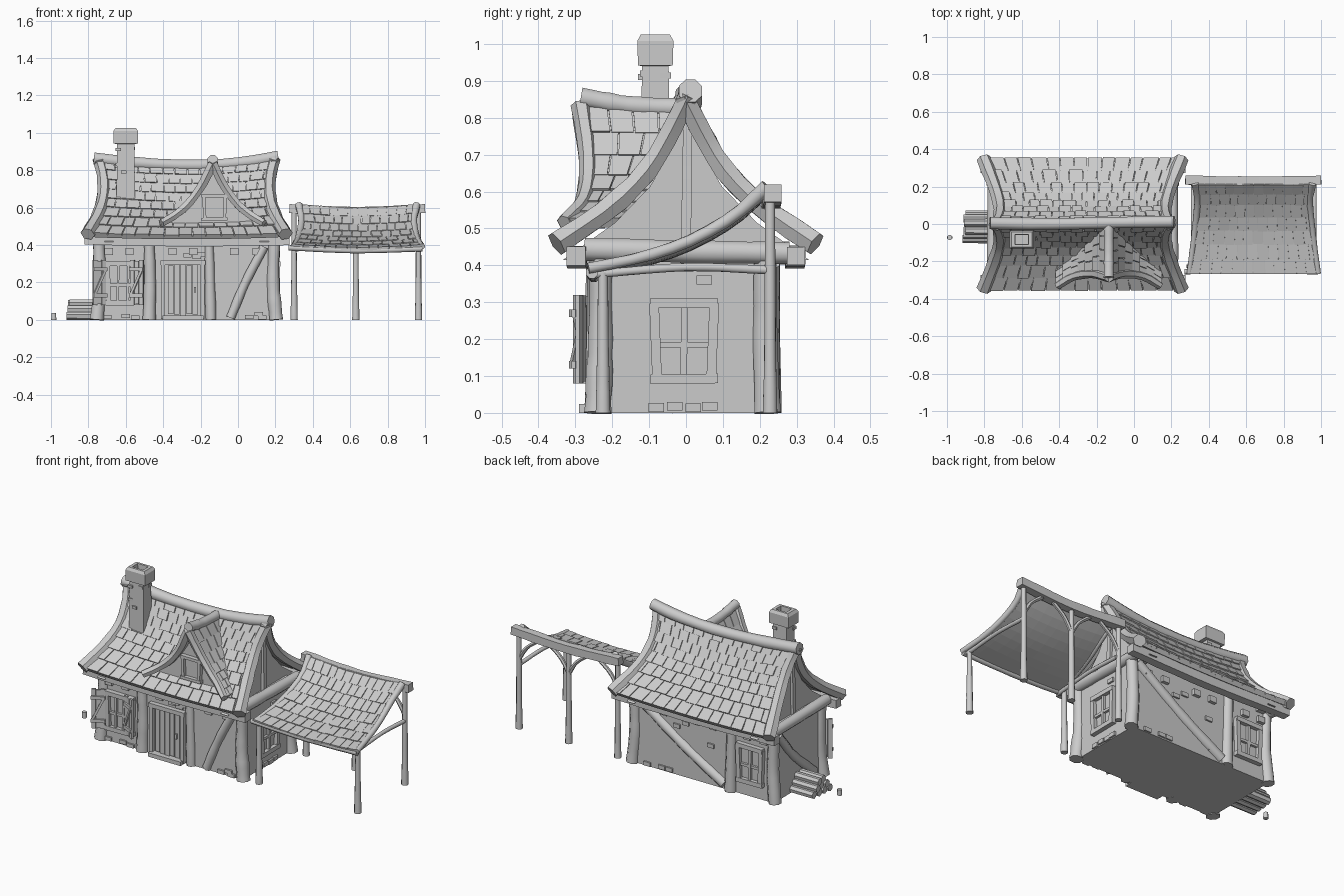
import bpy, bmesh, math, random
from mathutils import Vector, Matrix

if "Cube" in bpy.data.objects:
    bpy.data.objects.remove(bpy.data.objects["Cube"])

random.seed(4)
CX = -0.275  # centre of the house in x
MAIN = [(0, .855), (.05, .75), (.11, .648), (.205, .55), (.345, .45)]    # roof (y, z)
DORM = [(0, .83), (.06, .71), (.13, .615), (.2, .555), (.275, .51)]      # dormer (x, z)
LEAN = [(.22, .61), (.13, .53), (.01, .462), (-.12, .418), (-.265, .388)]  # lean-to (y, z)
FLARE = [(.465,), (.44,), (.44,), (.468,), (.525,)]                      # roof half length
round_parts = []


def along(pts, t):
    """Smooth interpolation through points, t in 0..1."""
    n = len(pts) - 1
    t = max(0, min(1, t)) * n
    i = min(int(t), n - 1)
    t -= i
    g = [Vector(tuple(p) + (0,) * (3 - len(p))) for p in pts]
    b, c = g[i], g[i + 1]
    a = g[i - 1] if i else b * 2 - c
    d = g[i + 2] if i + 2 <= n else c * 2 - b
    return .5 * (2 * b + (c - a) * t + (2 * a - 5 * b + 4 * c - d) * t * t + (3 * b - a - 3 * c + d) * t ** 3)


def finish(name, bm):
    bmesh.ops.recalc_face_normals(bm, faces=bm.faces)
    me = bpy.data.meshes.new(name)
    bm.to_mesh(me)
    bm.free()
    ob = bpy.data.objects.new(name, me)
    bpy.context.collection.objects.link(ob)
    return ob


def loft(bm, loops):
    vs = [[bm.verts.new(p) for p in lp] for lp in loops]
    for a, b in zip(vs, vs[1:]):
        for i in range(len(a)):
            j = (i + 1) % len(a)
            bm.faces.new((a[i], a[j], b[j], b[i]))
    bm.faces.new(vs[0])
    bm.faces.new(vs[-1])


def limb(name, pts, r0, r1=None, sides=8, steps=None, flat=1, wob=.06):
    """Rough timber swept along a path, optionally tapered."""
    r1 = r1 or r0
    steps = steps or (4 if len(pts) == 2 else 10)
    d = Vector(pts[-1]) - Vector(pts[0])
    k = min(range(3), key=lambda i: abs(d[i]))
    ref = Vector([float(i == k) for i in range(3)])
    loops = []
    for s in range(steps + 1):
        t = s / steps
        p = along(pts, t)
        tan = (along(pts, t + .02) - along(pts, t - .02)).normalized()
        a = tan.cross(ref).normalized()
        b = tan.cross(a)
        r = (r0 + (r1 - r0) * t) * (1 + random.uniform(-wob, wob))
        angs = [math.tau * (i + .5) / sides for i in range(sides)]
        loops.append([p + (a * math.cos(q) * flat + b * math.sin(q)) * r for q in angs])
    bm = bmesh.new()
    loft(bm, loops)
    ob = finish(name, bm)
    round_parts.append(ob)
    return ob


def boxes(name, items, loc=(0, 0, 0), rz=0):
    """Boxes as (x, y, z, sx, sy, sz, tilt) in a local frame facing -y."""
    bm = bmesh.new()
    for it in items:
        x, y, z, sx, sy, sz = it[:6]
        m = Matrix.Translation(loc) @ Matrix.Rotation(rz, 4, 'Z') @ Matrix.Translation((x, y, z)) \
            @ Matrix.Rotation(it[6] if len(it) > 6 else 0, 4, 'Y') @ Matrix.Diagonal((sx, sy, sz, 1))
        bmesh.ops.create_cube(bm, size=1, matrix=m)
    return finish(name, bm)


def tiled(name, f, rows, cols, lift=.012, th=.012):
    """Underlay plus overlapping tiles on the surface f(u, v), v running downhill."""
    def nrm(u, v):
        n = (f(u + .02, v) - f(u - .02, v)).cross(f(u, min(1, v + .02)) - f(u, max(0, v - .02))).normalized()
        return n if n.z > 0 else -n
    bm = bmesh.new()
    N = 10
    g = [[bm.verts.new(f(i / N * 2 - 1, j / N)) for i in range(N + 1)] for j in range(N + 1)]
    for j in range(N):
        for i in range(N):
            bm.faces.new((g[j][i], g[j][i + 1], g[j + 1][i + 1], g[j + 1][i]))
    under = finish(name + "_underlay", bm)
    md = under.modifiers.new("thickness", 'SOLIDIFY')
    md.thickness, md.offset = .018, 0
    bm = bmesh.new()
    for r in range(rows):
        cuts = [-1] + [-1 + 2 * (c + (r % 2) * .4 + random.uniform(-.1, .1)) / cols for c in range(1, cols)] + [1]
        for u0, u1 in zip(cuts, cuts[1:]):
            v0, v1 = r / rows, min(1, (r + 1.08 + random.uniform(-.03, .03)) / rows)
            e, up = .03 / cols * 2, lift + random.uniform(-.002, .003)
            top, bot = [], []
            for u, v, h in ((u0 + e, v0, .006), (u1 - e, v0, .006), (u1 - e, v1, up), (u0 + e, v1, up)):
                p, n = f(u, v), nrm(u, v)
                top.append(p + n * (h + th * .6))
                bot.append(p + n * (h - th * .5))
            loft(bm, [bot, top])
    finish(name + "_tiles", bm)


# House walls and gable ends
boxes("house_walls", [(CX, -.008, .225, .95, .47, .45)])
for s in (-1, 1):
    half = [(y - .012, z - .035) for y, z in MAIN[1:]]
    prof = [(-y, z) for y, z in reversed(half)] + [(0, .82)] + half
    bm = bmesh.new()
    loft(bm, [[(CX + s * x, y, z) for y, z in prof] for x in (.39, .44)])
    finish("gable_wall", bm)
    limb("gable_post", [(CX + s * .445, 0, .45), (CX + s * .44, .005, .83)], .018, sides=4)
    limb("gable_tie_beam", [(CX + s * .48, -.275, .443), (CX + s * .48, 0, .437), (CX + s * .48, .28, .433)], .033)

# Main roof, both slopes
for s in (-1, 1):
    def slope(u, v, s=s):
        p = along(MAIN, v)
        return Vector((CX + u * along(FLARE, v).x, s * p.x, p.y - .03 * (1 - u * u) * (1 - .6 * v)))
    tiled("main_roof", slope, 8, 14)
    limb("eave_beam", [(-.82, s * .298, .428), (CX, s * .295, .418), (.275, s * .298, .425)], .036, sides=4)
    for e in (-1, 1):
        limb("barge_timber", [(CX + e * (along(FLARE, t).x + .004), s * (along(MAIN, t).x * 1.04 - .008),
                               along(MAIN, t).y + .008) for t in (0, .25, .5, .75, 1)], .033, .039, sides=6, flat=.9)
limb("ridge_beam", [(-.77, .005, .862), (-.5, 0, .834), (-.2, .005, .825), (.05, .01, .843), (.215, .012, .873)], .034)

# Dormer
DX = -.135
FRONT = [(-.28,), (-.262,), (-.262,), (-.28,), (-.325,)]


def valley(z):
    return next((-along(MAIN, i / 60).x for i in range(61) if along(MAIN, i / 60).y - .03 <= z), -.35)


for s in (-1, 1):
    def dslope(u, v, s=s):
        p, y0 = along(DORM, v), along(FRONT, v).x
        y1 = max(y0 + .03, valley(p.y) + .04)
        return Vector((DX + s * p.x, y0 + (u + 1) / 2 * (min(y1, 0) - y0), p.y))
    tiled("dormer_roof", dslope, 7, 4)
    limb("dormer_barge", [(DX + s * along(DORM, t).x, along(FRONT, t).x - .005, along(DORM, t).y + .006)
                          for t in (0, .25, .5, .75, 1)], .028, .022, sides=6)
limb("dormer_ridge", [(DX, -.285, .855), (DX, -.15, .833), (DX, .01, .826)], .028)
bm = bmesh.new()
side = [(x, z - .01) for x, z in DORM[1:]]
loft(bm, [[(DX + x, y, z) for x, z in [(-x, z) for x, z in reversed(side)] + [(0, .82)] + side] for y in (-.255, -.22)])
finish("dormer_wall", bm)

# Chimney with hollow cap and protruding bricks
bm = bmesh.new()
loft(bm, [[(-.6 + a * hx, -.083 + b * hy, z) for a, b in ((-1, -1), (1, -1), (1, 1), (-1, 1))] for hx, hy, z in
          ((.05, .042, .6), (.046, .036, .94), (.066, .047, .942), (.066, .049, 1.008), (.055, .04, 1.025),
           (.036, .026, 1.025), (.033, .024, .96))])
finish("chimney", bm)
boxes("chimney_bricks", [(x, y, z, .03, .03, .016) for x, y, z in
      ((-.64, -.115, .91), (-.57, -.11, .92), (-.64, -.11, .83), (-.61, -.115, .79), (-.565, -.055, .915), (-.64, -.06, .82))])

# Wall posts and braces
for x, y in ((.47, -.232), (.47, .215), (-.47, -.232), (-.47, .215)):
    limb("corner_post", [(CX + x * 1.02, y * 1.03, 0), (CX + x * .985, y, .2), (CX + x, y, .43)], .039, .032)
limb("door_post", [(-.475, -.24, 0), (-.47, -.24, .2), (-.475, -.245, .42)], .038, .03)
limb("door_post", [(-.145, -.24, 0), (-.155, -.24, .42)], .031, .025)
limb("front_brace", [(-.04, -.242, .01), (.04, -.242, .2), (.14, -.245, .39)], .026)
limb("back_post", [(-.46, .225, 0), (-.47, .225, .43)], .037, .03)
limb("back_brace", [(-.42, .226, .03), (-.15, .226, .19), (.17, .226, .41)], .03)
limb("side_brace", [(CX - .475, .19, .4), (CX - .475, .04, .22), (CX - .475, -.16, .05)], .026)


def window(name, loc, w, h, rz=0, bars=1, t=.026):
    """Timber frame with crossing glazing bars over a pane."""
    it = [(0, .006, 0, w, .012, h)]
    for s in (-1, 1):
        it += [(s * w / 2, -.006, 0, t, .03, h, s * .04), (0, -.008, s * h / 2, w + .028, .03, t, s * .01)]
    for i in range(1, bars + 1):
        it.append(((i / (bars + 1) - .5) * w, -.004, 0, t * .7 / bars ** .5, .022, h, .02))
    if bars:
        it.append((0, -.004, -.01, w, .02, t * .6))
    boxes(name, it, loc, rz)


window("front_window", (-.615, -.25, .195), .16, .21, bars=2)
window("back_window", (-.6, .232, .2), .15, .21, math.pi)
window("right_window", (.204, -.005, .195), .155, .205, math.pi / 2)
window("dormer_window", (-.125, -.258, .6), .11, .125, bars=0, t=.017)

# Shutters
for x, y, a in ((-.742, -.285, .45), (-.54, -.278, -.45)):
    boxes("shutter", [(i * .026, 0, 0, .024, .012, .23 + .01 * (i % 2)) for i in (-1, 0, 1)] +
          [(0, -.01, z, .08, .012, .02) for z in (-.07, .07)] + [(0, -.01, 0, .014, .01, .15, .45)], (x, y, .2), a)

# Door, lintel and step
boxes("door", [(-.36 + i * .033, -.25, .16, .029, .02 + .004 * (i % 2), .26 + .006 * (i % 3)) for i in range(5)] +
      [(-.4, -.252, .16, .022, .035, .31), (-.19, -.252, .16, .022, .035, .31), (-.295, -.254, .305, .24, .035, .025),
       (-.23, -.266, .16, .012, .014, .03)])
boxes("door_step", [(-.295, -.26, .012, .22, .06, .024)])

# Joist ends and exposed stones
boxes("joist_ends", [(x, s * .235 - .008, .365, .045, .04, .035) for x in (-.69, -.58, -.35, -.24, -.02, .1) for s in (-1, 1)])
stones = []
for x, z in ((-.7, .015), (-.6, .02), (-.55, .012), (.06, .015), (.11, .03), (.13, .012), (-.27, .345), (-.2, .35), (-.22, .335)):
    stones.append((x, -.243, z, .045, .022, .022))
for x, z in ((-.05, .02), (0, .02), (.1, .015), (-.1, .3), (-.16, .33), (-.33, .24), (-.35, .06)):
    stones.append((x, .228, z, .045, .018, .024))
for y, z in ((-.08, .015), (-.03, .018), (.02, .014), (.065, .018), (.05, .36)):
    stones.append((.202, y, z, .018, .042, .024))
boxes("wall_stones", stones)

# Lean-to roof, frame and posts
LX = .64
LFLARE = [(.315,), (.3,), (.31,), (.325,), (.345,)]


def lslope(u, v):
    p = along(LEAN, v)
    return Vector((LX + u * along(LFLARE, v).x, p.x, p.y - .015 * (1 - u * u)))


tiled("lean_to_roof", lslope, 7, 12, lift=.009, th=.01)
for s in (-1, 1):
    limb("lean_to_rafter", [(LX + s * along(LFLARE, t).x, along(LEAN, t).x, along(LEAN, t).y + .004)
                            for t in (0, .25, .5, .75, 1)], .02, .015)
    limb("lean_to_side_beam", [(LX + s * .325, -.26, .375), (LX + s * .325, 0, .395), (LX + s * .325, .23, .387)], .012)
limb("lean_to_back_beam", [(.275, .235, .595), (.64, .23, .578), (1.0, .235, .595)], .034, sides=4)
limb("lean_to_front_beam", [(.27, -.255, .385), (.64, -.25, .37), (.985, -.255, .38)], .016)
for x, y, h in ((.3, -.225, .38), (.965, -.225, .38), (.3, .228, .575), (.63, .228, .57), (.965, .228, .575)):
    limb("lean_to_post", [(x, y, 0), (x, y, .15), (x, y, h)], .021, .014, wob=.04)
    if y > 0:
        for s in (-1, 1):
            if .3 < x + s * .13 < .965:
                limb("lean_to_brace", [(x, y, .42), (x + s * .05, y, .5), (x + s * .13, y, .565)], .012, sides=6)

# Firewood stack and small stump
for row, n in enumerate((4, 3, 2)):
    for i in range(n):
        y, z, e = -.015 + (i - (n - 1) / 2) * .044, .022 + row * .033, random.uniform(-.015, .01)
        limb("firewood_log", [(-.91 + e, y, z), (-.75, y, z)], .022, sides=7, steps=1)
limb("stump", [(-.985, -.072, 0), (-.985, -.072, .035)], .015, .013, steps=1)

# Smooth the round timbers, keeping hard ends
for ob in round_parts:
    ob.select_set(True)
bpy.context.view_layer.objects.active = round_parts[0]
bpy.ops.object.shade_smooth_by_angle(angle=math.radians(50))
